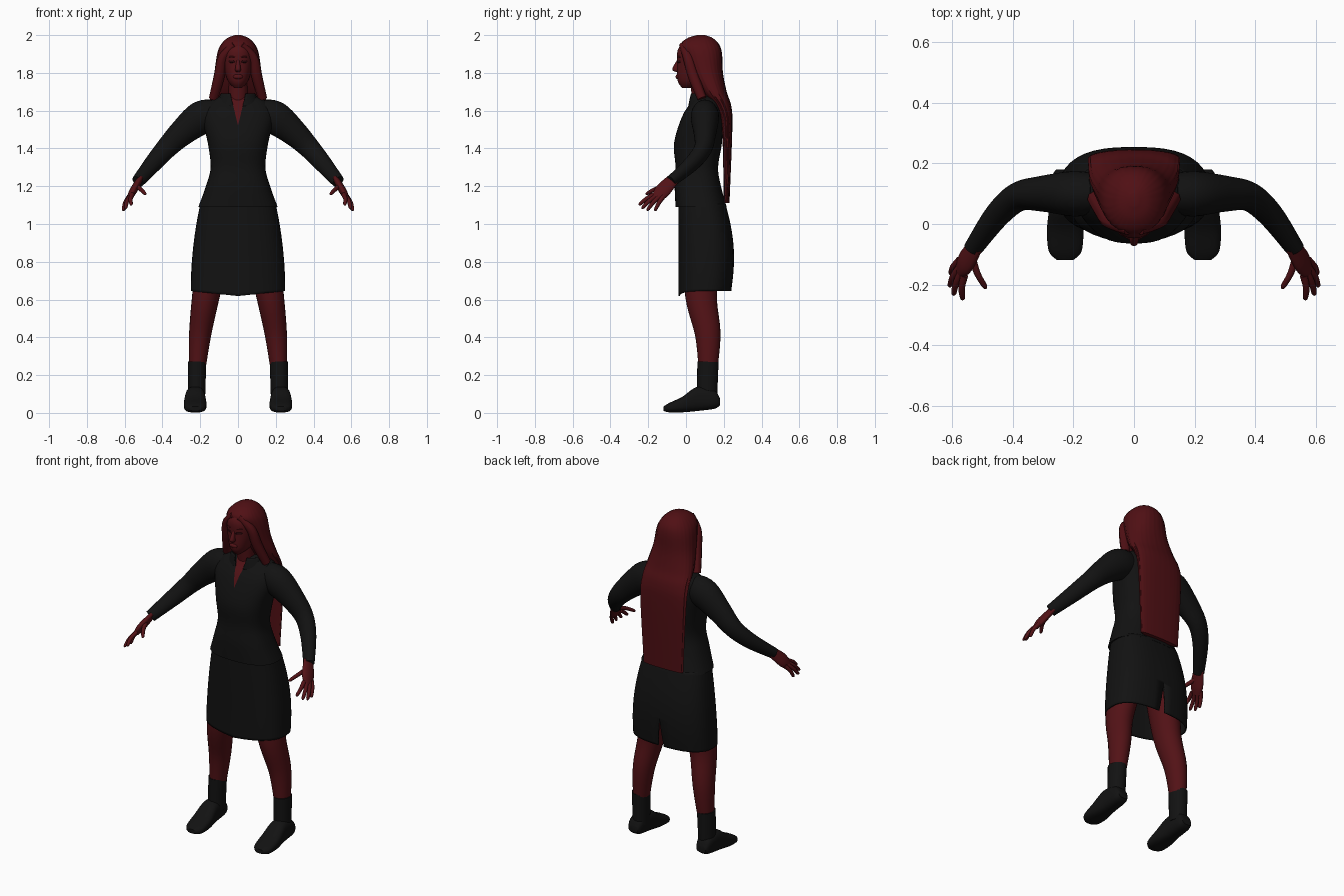
import bpy, bmesh, math
from mathutils import Vector, Matrix

if "Cube" in bpy.data.objects:
    bpy.data.objects.remove(bpy.data.objects["Cube"])


def material(name, red, green, blue):
    mat = bpy.data.materials.new(name)
    mat.use_nodes = True
    mat.diffuse_color = (red, green, blue, 1)
    shader = mat.node_tree.nodes["Principled BSDF"]
    shader.inputs["Base Color"].default_value = mat.diffuse_color
    shader.inputs["Roughness"].default_value = 0.8
    return mat


skin = material("skin red", .085, .006, .008)
hair = material("hair red", .08, .005, .007)
cloth = material("cloth black", .006, .006, .006)
shade = material("eye dark red", .02, .002, .003)


def finish(name, bm, materials, mirror, thickness=0):
    """Turn a bmesh into a smooth shaded object with its modifiers."""
    mesh = bpy.data.meshes.new(name)
    bm.to_mesh(mesh)
    bm.free()
    for polygon in mesh.polygons:
        polygon.use_smooth = True
    mesh.set_sharp_from_angle(angle=math.radians(50))
    for mat in materials:
        mesh.materials.append(mat)
    part = bpy.data.objects.new(name, mesh)
    bpy.context.collection.objects.link(part)
    if mirror:
        part.modifiers.new("mirror", "MIRROR")
    if thickness:
        part.modifiers.new("thickness", "SOLIDIFY").thickness = thickness


def resample(rows, steps):
    """Catmull-Rom curve through rows of equal length."""
    smooth = []
    for i in range(len(rows) - 1):
        before, start, end = rows[max(i - 1, 0)], rows[i], rows[i + 1]
        after = rows[min(i + 2, len(rows) - 1)]
        for k in range(steps):
            t = k / steps
            smooth.append([
                q + t / 2 * (r - p + t * (2 * p - 5 * q + 4 * r - s + t * (3 * (q - r) + s - p)))
                for p, q, r, s in zip(before, start, end, after)])
    return smooth + [rows[-1]]


def skin_rings(name, frames, materials, power, sides, mirror, caps, ripple, edit, thickness):
    """Join superellipse rings given as (centre, side vector, depth vector)."""
    bm = bmesh.new()
    rings = []
    for centre, u, v in frames:
        ring = []
        for k in range(sides):
            angle = math.tau * k / sides
            c, s = math.cos(angle), math.sin(angle)
            grow = 1 + ripple * math.sin(k * 2.4)
            across = math.copysign(abs(c) ** (2 / power), c) * grow
            along = math.copysign(abs(s) ** (2 / power), s) * grow
            ring.append(bm.verts.new(centre + u * across + v * along))
        rings.append(ring)
    for lower, upper in zip(rings, rings[1:]):
        for k in range(sides):
            bm.faces.new((lower[k - 1], lower[k], upper[k], upper[k - 1]))
    if caps:
        bm.faces.new(rings[0])
        bm.faces.new(rings[-1])
    bmesh.ops.recalc_face_normals(bm, faces=bm.faces[:])
    if edit:
        edit(bm)
    finish(name, bm, materials, mirror, thickness)


def stack(name, rows, *materials, x=0, lengthwise=False, power=2.2, sides=40, steps=5,
          mirror=False, caps=True, ripple=0, edit=None, thickness=0):
    """Rows are (height, half width, front, back); lengthwise: (y, half width, bottom, top)."""
    frames = []
    for place, half, low, high in resample(rows, steps):
        middle, reach = (low + high) / 2, (high - low) / 2
        centre = (x, place, middle) if lengthwise else (x, middle, place)
        depth = (0, 0, reach) if lengthwise else (0, reach, 0)
        frames.append((Vector(centre), Vector((half, 0, 0)), Vector(depth)))
    skin_rings(name, frames, materials, power, sides, mirror, caps, ripple, edit, thickness)


def limb(name, rows, mat, depth=1, sides=24, steps=5, ripple=0):
    """Mirrored tube through rows of (x, y, z, radius)."""
    rows = resample(rows, steps)
    points = [Vector(row[:3]) for row in rows]
    frames = []
    for i, point in enumerate(points):
        along = points[min(i + 1, len(points) - 1)] - points[max(i - 1, 0)]
        u = along.cross(Vector((0, 1, 0))).normalized()
        v = along.cross(u).normalized()
        radius = rows[i][3]
        frames.append((point, u * radius, v * radius * depth))
    skin_rings(name, frames, [mat], 2, sides, True, True, ripple, None, 0)


def bead(name, place, size, mat, turn=0, mirror=False):
    """Small flattened ball."""
    bm = bmesh.new()
    matrix = Matrix.LocRotScale(Vector(place), Matrix.Rotation(turn, 3, "Z"), Vector(size))
    bmesh.ops.create_uvsphere(bm, u_segments=16, v_segments=8, radius=1, matrix=matrix)
    finish(name, bm, [mat], mirror)


def wedge(bm, apex, slope, side):
    """Cut a V into a shell and return its faces; a negative slope opens downward."""
    for sign in (1, -1):
        bmesh.ops.bisect_plane(bm, geom=bm.verts[:] + bm.edges[:] + bm.faces[:],
                               plane_co=(0, 0, apex), plane_no=(sign, 0, -slope))
    centres = [(face, face.calc_center_median()) for face in bm.faces]
    return [face for face, c in centres
            if abs(c.x) < slope * (c.z - apex) and side * (c.y - .09) > 0]


# Jacket with a V neckline showing skin
def paint_neckline(bm):
    for face in wedge(bm, 1.52, .24, -1):
        face.material_index = 1


stack("jacket_body", [
    (1.09, .21, -.055, .215), (1.2, .17, -.06, .185), (1.3, .145, -.055, .17),
    (1.43, .16, -.063, .19), (1.57, .19, -.02, .195), (1.65, .15, .03, .18),
    (1.69, .05, .05, .14)], cloth, skin, power=2.5, edit=paint_neckline)


# Turned-up collar, open in front
def open_collar(bm):
    bmesh.ops.delete(bm, geom=wedge(bm, 1.52, .24, -1), context="FACES")


stack("collar", [(1.62, .13, .01, .19), (1.69, .09, .02, .165)], cloth,
      caps=False, edit=open_collar, thickness=.006)


# Skirt with a dipped front hem and a back vent
def shape_hem(bm):
    bmesh.ops.delete(bm, geom=wedge(bm, .82, -.11, 1), context="FACES")
    for vert in bm.verts:
        if vert.co.z < .75 and vert.co.y < .1:
            vert.co.z -= (.75 - vert.co.z) * max(0, .25 - abs(vert.co.x))


skirt_rows = []
for i in range(6):
    t = i / 5
    swell = math.sin(math.pi * t)
    skirt_rows.append((.645 + .46 * t, .25 - .05 * t * t, -.04, .24 + .02 * swell - .03 * t * t))
stack("skirt", skirt_rows, cloth, power=2.6, caps=False, edit=shape_hem, thickness=.008)

# Legs, socks and shoes
limb("legs", [(.13, .09, .85, .09), (.17, .08, .62, .073), (.2, .115, .42, .059),
              (.215, .117, .24, .044)], skin, depth=1.15)
limb("socks", [(.217, .116, .27, .049), (.22, .112, .08, .046)], cloth, depth=1.15)
stack("shoes", [
    (.18, .03, .04, .075), (.15, .045, .022, .12), (.06, .052, .01, .138),
    (-.02, .06, .003, .085), (-.09, .054, .003, .052), (-.118, .028, .01, .034)],
    cloth, x=.227, lengthwise=True, power=2.7, mirror=True)

# Sleeves
limb("sleeves", [
    (.13, .1, 1.58, .08), (.2, .1, 1.56, .088), (.3, .1, 1.48, .07),
    (.38, .09, 1.4, .056), (.45, .03, 1.32, .047), (.53, -.08, 1.225, .034)], cloth, depth=.85)

# Hands: palms, then fanned fingers and thumbs
limb("palms", [(.52, -.07, 1.235, .016), (.555, -.125, 1.175, .02), (.575, -.155, 1.137, .013)],
     skin, depth=2.1)


def finger(name, root, tip):
    knuckle = root.lerp(tip, .5) + Vector((.006, 0, .006))
    path = ((root, .013), (knuckle, .011), (knuckle.lerp(tip, .8), .009), (tip, .003))
    limb(name, [(*point, radius) for point, radius in path], skin, sides=10, steps=3)


for i, name in enumerate(("index", "middle", "ring", "little")):
    t = i / 3
    root = Vector((.56, -.17, 1.155)).lerp(Vector((.576, -.12, 1.145)), t)
    tip = Vector((.565, -.25, 1.1)).lerp(Vector((.605, -.165, 1.07)), t)
    finger(name + "_fingers", root, tip + Vector((.02, -.015, -.01)) * math.sin(math.pi * t))
finger("thumbs", Vector((.533, -.115, 1.2)), Vector((.488, -.213, 1.157)))

# Neck, head and face
stack("neck", [(1.57, .05, .045, .145), (1.76, .05, .02, .12)], skin)
stack("head", [
    (1.72, .02, -.02, .02), (1.76, .055, -.045, .11), (1.85, .077, -.046, .14),
    (1.92, .075, -.044, .15), (1.97, .05, -.01, .13)], skin)
stack("nose", [(1.87, .007, -.047, -.03), (1.82, .015, -.073, -.03), (1.805, .01, -.055, -.03)],
      skin, sides=14)
bead("lips", (0, -.044, 1.78), (.026, .011, .013), skin)
for name, height, tall, mat in (("eyes", 1.86, .007, shade), ("eyebrows", 1.885, .004, hair)):
    bead(name, (.034, -.038, height), (.02, .004, tall), mat, turn=.5, mirror=True)

# Long hair: cap over the skull running into a flat curtain down the back
stack("long_hair", [
    (1.11, .13, .2, .23), (1.5, .15, .19, .245), (1.62, .15, .15, .24),
    (1.7, .145, .08, .215), (1.8, .125, .02, .195), (1.9, .11, -.02, .19),
    (1.95, .09, -.03, .175), (1.985, .055, .01, .14), (2, .015, .06, .1)],
    hair, sides=72, ripple=.012)
limb("front_locks", [(.02, -.02, 1.95, .016), (.08, .01, 1.88, .025), (.1, .04, 1.78, .028),
                     (.13, .085, 1.665, .024)], hair, ripple=.04)
